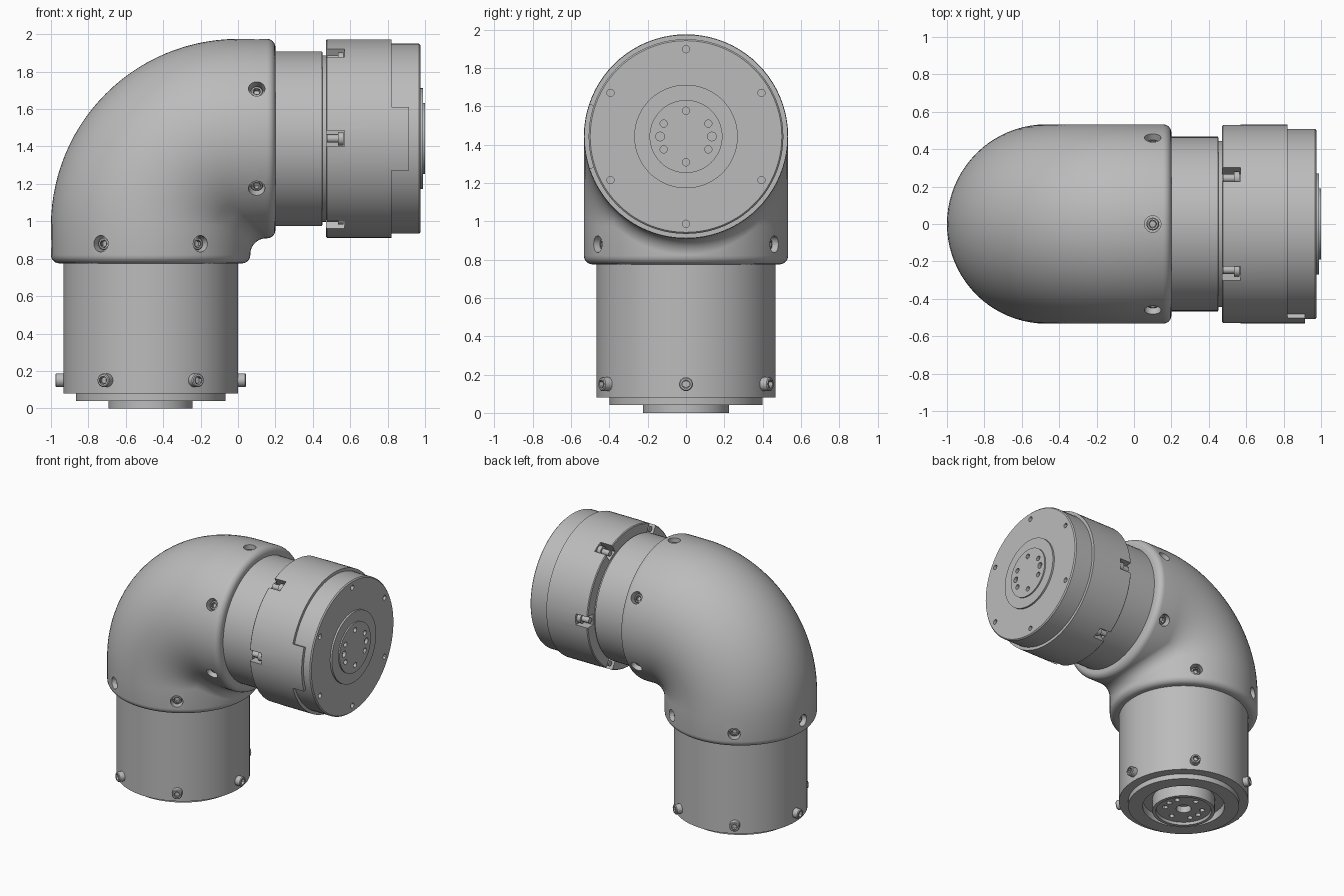
import bpy, bmesh
from math import sin, cos, pi, radians
from mathutils import Matrix, Vector

if "Cube" in bpy.data.objects:
    bpy.data.objects.remove(bpy.data.objects["Cube"])

GREY = (0.5, 0.5, 0.5, 1)
metal = bpy.data.materials.new("satin grey metal")
metal.use_nodes = True
metal.diffuse_color = GREY
metal.node_tree.nodes["Principled BSDF"].inputs["Base Color"].default_value = GREY

# Local frames: z runs along the part's own axis
AX, AZ = -0.467, 1.442
BASE = Matrix.Translation((AX, 0, 0))
HEAD = Matrix(((0, 0, 1, 0), (1, 0, 0, 0), (0, 1, 0, AZ), (0, 0, 0, 1)))
SIXTHS = [radians(30 + 60 * i) for i in range(6)]


def finish(bm, name, smooth=True):
    bmesh.ops.recalc_face_normals(bm, faces=bm.faces)
    mesh = bpy.data.meshes.new(name)
    bm.to_mesh(mesh)
    bm.free()
    ob = bpy.data.objects.new(name, mesh)
    bpy.context.collection.objects.link(ob)
    mesh.materials.append(metal)
    if smooth:
        shade(ob)
    return ob


def activate(ob):
    bpy.ops.object.select_all(action='DESELECT')
    ob.select_set(True)
    bpy.context.view_layer.objects.active = ob


def shade(ob):
    activate(ob)
    bpy.ops.object.shade_smooth_by_angle(angle=radians(32))


def lathe(bm, profile, frame, seg=80):
    """Turn a (radius, height) profile around the frame's z axis."""
    part = bmesh.new()
    vs = [part.verts.new((r, 0, z)) for r, z in profile]
    es = [part.edges.new(pair) for pair in zip(vs, vs[1:])]
    bmesh.ops.spin(part, geom=vs + es, cent=(0, 0, 0), axis=(0, 0, 1),
                   angle=2 * pi, steps=seg, use_duplicate=False)
    bmesh.ops.remove_doubles(part, verts=part.verts, dist=1e-5)
    bmesh.ops.recalc_face_normals(part, faces=part.faces)
    part.transform(frame)
    tmp = bpy.data.meshes.new("tmp")
    part.to_mesh(tmp)
    part.free()
    bm.from_mesh(tmp)
    bpy.data.meshes.remove(tmp)


def turned(name, profile, frame):
    bm = bmesh.new()
    lathe(bm, profile, frame)
    return finish(bm, name)


def rod(bm, r, z0, z1, frame, seg=20):
    lathe(bm, [(0, z0), (r, z0), (r, z1), (0, z1)], frame, seg)


def radial(frame, angle, height):
    """Frame whose z points outward from the axis at an angle."""
    return (frame @ Matrix.Translation((0, 0, height))
            @ Matrix.Rotation(angle, 4, 'Z') @ Matrix.Rotation(pi / 2, 4, 'Y'))


def at(frame, angle, r):
    return frame @ Matrix.Translation((r * cos(angle), r * sin(angle), 0))


def cut(ob, cutter_bm):
    cutter = finish(cutter_bm, "cutter", smooth=False)
    cutter.hide_render = True
    mod = ob.modifiers.new("holes", 'BOOLEAN')
    mod.operation, mod.solver, mod.object = 'DIFFERENCE', 'EXACT', cutter
    activate(ob)
    bpy.ops.object.modifier_apply(modifier=mod.name)
    bpy.data.objects.remove(cutter)
    shade(ob)


def screw(bm, frame, z0, z1, r=0.036):
    """Cap screw head with a hexagon socket."""
    lathe(bm, [(0, z0), (r, z0), (r, z1 - 0.005), (r - 0.005, z1), (r * 0.6, z1)], frame, 24)
    lathe(bm, [(r * 0.6, z1), (r * 0.55, z1 - 0.022), (0, z1 - 0.022)], frame, 6)


# Elbow housing: each strip runs straight, bends, and runs straight again
R, ROUND, END_Z, END_X = 0.533, 0.045, 0.775, 0.2
SEG, BEND = 80, 28


def elbow_ring(kind, t):
    ring = []
    for i in range(SEG):
        a = 2 * pi * i / SEG
        r = R if kind == "bend" else R - ROUND * (1 - sin(t))
        lip = ROUND * (1 - cos(t))
        u, y = r * cos(a), r * sin(a)
        x, z = AX - u, AZ + u
        if kind == "bottom":
            z = END_Z + lip
        elif kind == "side":
            x = END_X - lip
        else:
            f = max(-AX + u, 0.085)
            x, z = x + f * (1 - cos(t)), z - f * (1 - sin(t))
        ring.append((x, y, z))
    return ring


lip_steps = [pi / 2 * i / 6 for i in range(7)]
rings = [elbow_ring("bottom", t) for t in lip_steps]
rings += [elbow_ring("bend", pi / 2 * i / BEND) for i in range(BEND + 1)]
rings += [elbow_ring("side", t) for t in reversed(lip_steps)]
bm = bmesh.new()
rows = [[bm.verts.new(p) for p in ring] for ring in rings]
for lo, hi in zip(rows, rows[1:]):
    for i in range(SEG):
        j = (i + 1) % SEG
        bm.faces.new((lo[i], lo[j], hi[j], hi[i]))
bm.faces.new(rows[0])
bm.faces.new(rows[-1])
elbow = finish(bm, "elbow_housing")

# Recessed screws around both elbow openings, none on the inner corner
spots = [radial(BASE, radians(60 * i), 0.88) for i in range(1, 6)]
spots += [radial(HEAD, radians(-90 + 60 * i), 0.1) for i in range(1, 6)]
holes, screws = bmesh.new(), bmesh.new()
for f in spots:
    rod(holes, 0.044, 0.465, 0.6, f, 24)
    screw(screws, f, 0.46, 0.503, 0.034)
cut(elbow, holes)
finish(screws, "elbow_screws")

# Lower tube with stepped foot and a ring groove around the hub
turned("lower_tube", [(0, 0.1), (0.295, 0.1), (0.295, 0.04), (0.4, 0.04), (0.4, 0.08),
                      (0.467, 0.08), (0.467, 0.85), (0, 0.85)], BASE)
foot = turned("foot_hub", [(0, 0.02), (0.195, 0.02), (0.2, 0), (0.225, 0),
                           (0.225, 0.11), (0, 0.11)], BASE)
holes = bmesh.new()
rod(holes, 0.055, -0.1, 0.07, BASE)
for a in SIXTHS + [0, pi]:
    rod(holes, 0.02, -0.1, 0.05, at(BASE, a, 0.135), 12)
cut(foot, holes)

# Protruding screws around the lower tube
screws = bmesh.new()
for i in range(6):
    screw(screws, radial(BASE, radians(60 * i), 0.15), 0.44, 0.51)
finish(screws, "tube_screws")

# Neck between elbow and clamp ring
turned("neck", [(0, 0.1), (0.467, 0.1), (0.467, 0.45), (0.445, 0.452),
                (0.445, 0.5), (0, 0.5)], HEAD)

# Clamp ring with six slots, each holding a bolt
ring = turned("clamp_ring", [(0, 0.47), (0.525, 0.47), (0.531, 0.476), (0.531, 0.82),
                             (0, 0.82)], HEAD)
slots, bolts = bmesh.new(), bmesh.new()
for i in range(6):
    a = radians(60 * i)
    m = HEAD @ Matrix.Rotation(a, 4, 'Z') @ Matrix.Translation((0.53, 0, 0.515))
    bmesh.ops.create_cube(slots, size=1, matrix=m @ Matrix.Diagonal((0.14, 0.085, 0.11, 1)))
    f = at(HEAD, a, 0.49)
    rod(bolts, 0.021, 0.475, 0.56, f)
    rod(bolts, 0.036, 0.535, 0.565, f)
cut(ring, slots)
finish(bolts, "clamp_bolts")

# Output cap with rim holes and a raised hub
cap = turned("output_cap", [(0, 0.8), (0.508, 0.8), (0.508, 0.968), (0.5, 0.976),
                            (0, 0.976)], HEAD)
holes = bmesh.new()
for a in SIXTHS:
    rod(holes, 0.019, 0.94, 1.1, at(HEAD, a, 0.455), 12)
cut(cap, holes)

hub = turned("output_hub", [(0, 0.95), (0.27, 0.95), (0.27, 0.99), (0.19, 0.99),
                            (0.19, 1.0), (0, 1.0)], HEAD)
holes = bmesh.new()
for a in SIXTHS:
    rod(holes, 0.019, 0.965, 1.1, at(HEAD, a, 0.135), 12)
for a in (0, pi):
    rod(holes, 0.023, 0.965, 1.1, at(HEAD, a, 0.135), 16)
cut(hub, holes)

# Locating tab on the front side of the cap
bm = bmesh.new()
start = Matrix.Rotation(pi - radians(18.7), 4, 'Z')
corners = [(0.49, 0.81), (0.531, 0.81), (0.531, 0.915), (0.49, 0.915)]
face = bm.faces.new([bm.verts.new(start @ Vector((r, 0, z))) for r, z in corners])
bmesh.ops.spin(bm, geom=[face], cent=(0, 0, 0), axis=(0, 0, 1),
               angle=radians(37.4), steps=10, use_duplicate=False)
bm.transform(HEAD)
finish(bm, "locating_tab")
